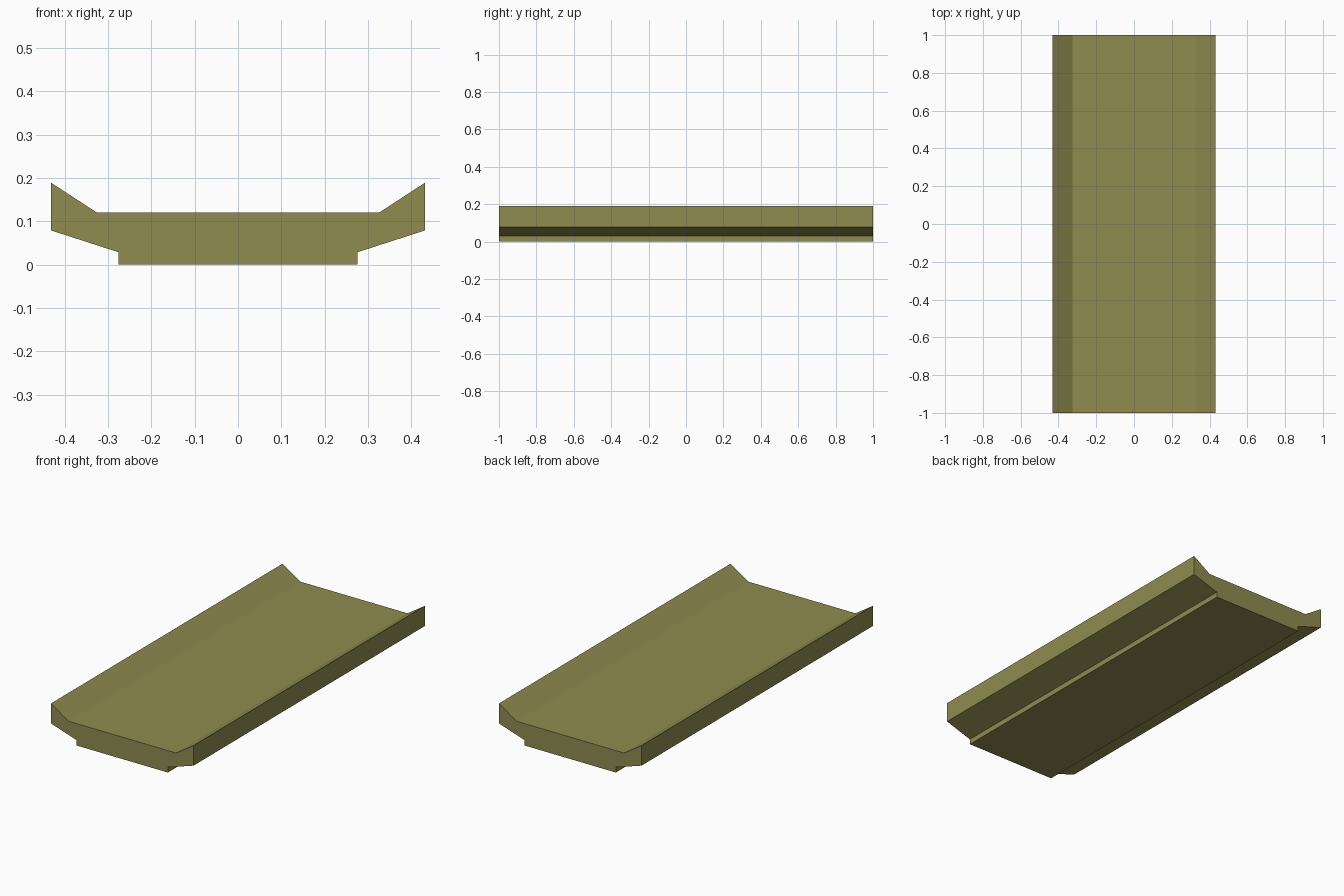
import bpy, bmesh

if "Cube" in bpy.data.objects:
    bpy.data.objects.remove(bpy.data.objects["Cube"])

# Right half of the cross-section, from bottom to top (x, z)
half = [(0.276, 0.0), (0.276, 0.029), (0.431, 0.079), (0.431, 0.189), (0.325, 0.12)]
profile = half + [(-x, z) for x, z in reversed(half)]

# Trough slab: mirrored profile extruded along y
bm = bmesh.new()
face = bm.faces.new([bm.verts.new((x, -1, z)) for x, z in profile])
ext = bmesh.ops.extrude_face_region(bm, geom=[face], use_keep_orig=True)
moved = [v for v in ext["geom"] if isinstance(v, bmesh.types.BMVert)]
bmesh.ops.translate(bm, verts=moved, vec=(0, 2, 0))
bmesh.ops.recalc_face_normals(bm, faces=bm.faces[:])

mesh = bpy.data.meshes.new("trough_slab")
bm.to_mesh(mesh)
bm.free()
slab = bpy.data.objects.new("trough_slab", mesh)
bpy.context.collection.objects.link(slab)

# Olive colour
mat = bpy.data.materials.new("olive")
mat.diffuse_color = (0.275, 0.262, 0.08, 1)
mat.use_nodes = True
mat.node_tree.nodes["Principled BSDF"].inputs["Base Color"].default_value = mat.diffuse_color
mesh.materials.append(mat)
